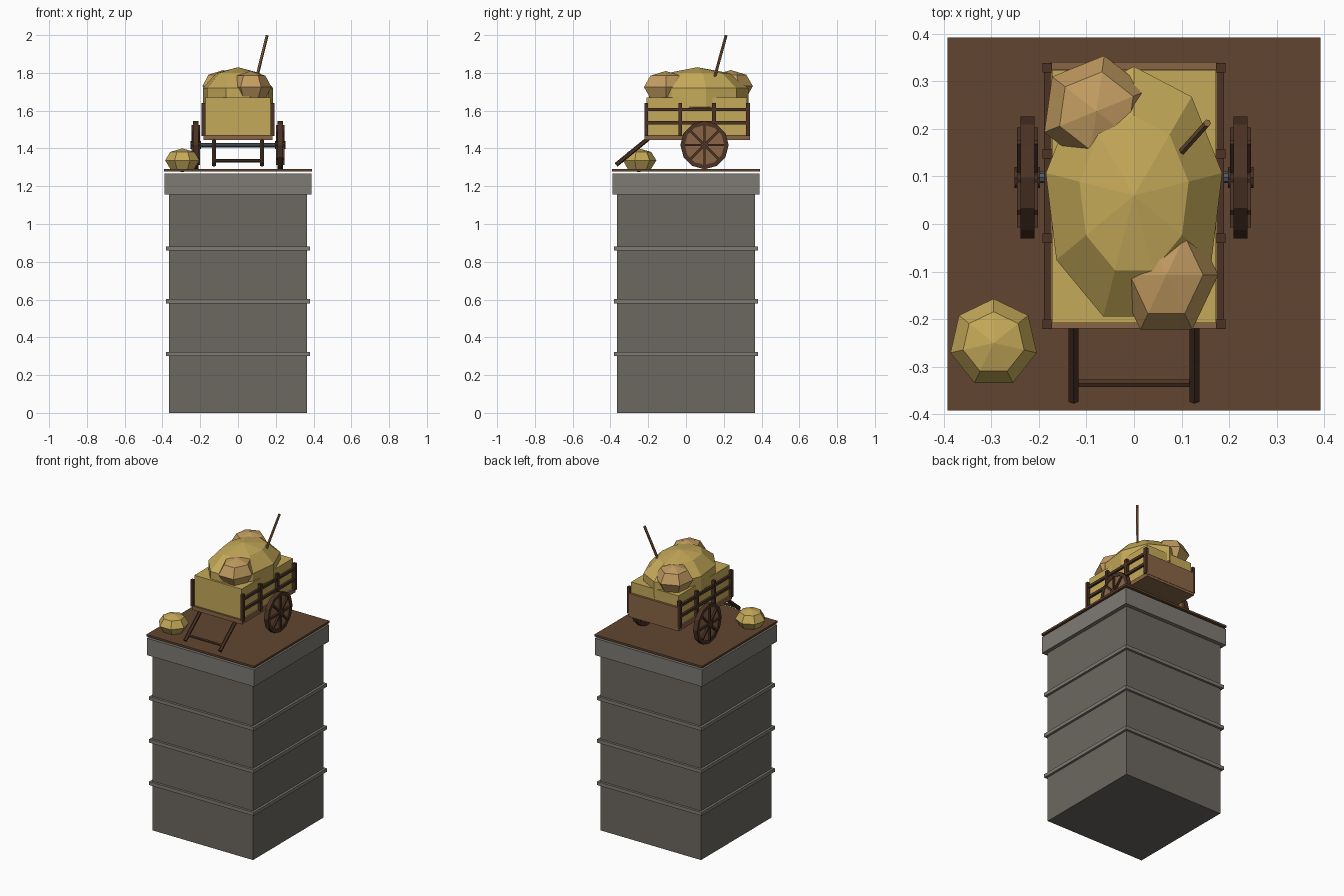
import bpy, math
from math import sin, cos, pi
from mathutils import Vector

if "Cube" in bpy.data.objects:
    bpy.data.objects.remove(bpy.data.objects["Cube"])


def material(name, rgb):
    m = bpy.data.materials.new(name)
    m.diffuse_color = (*rgb, 1)
    m.use_nodes = True
    m.node_tree.nodes["Principled BSDF"].inputs["Base Color"].default_value = m.diffuse_color
    return m


STONE = material("stone", (0.15, 0.135, 0.115))
TRIM = material("stone_trim", (0.21, 0.195, 0.175))
SOIL = material("soil", (0.12, 0.06, 0.03))
WOOD = material("wood", (0.25, 0.13, 0.06))
DARK = material("dark_wood", (0.07, 0.032, 0.018))
HAY = material("hay", (0.56, 0.40, 0.10))
HAY2 = material("dry_hay", (0.54, 0.33, 0.12))
IRON = material("iron", (0.08, 0.11, 0.14))


def finish(name, mat):
    o = bpy.context.object
    o.name = name
    o.data.materials.append(mat)
    return o


def box(name, x0, x1, y0, y1, z0, z1, mat):
    bpy.ops.mesh.primitive_cube_add(size=1, location=((x0 + x1) / 2, (y0 + y1) / 2, (z0 + z1) / 2))
    bpy.context.object.scale = (x1 - x0, y1 - y0, z1 - z0)
    return finish(name, mat)


def rod(name, a, b, r, mat, sides=6):
    a, b = Vector(a), Vector(b)
    d = b - a
    bpy.ops.mesh.primitive_cylinder_add(vertices=sides, radius=r, depth=d.length, location=(a + b) / 2)
    bpy.context.object.rotation_euler = d.to_track_quat('Z', 'Y').to_euler()
    return finish(name, mat)


def clump(name, loc, size, segs, rings, turn, mat):
    # low-poly ellipsoid, first vertex at angle "turn"
    verts, faces = [(0, 0, size[2])], []
    for i in range(1, rings):
        t = pi * i / rings
        for j in range(segs):
            a = turn + 2 * pi * j / segs
            verts.append((size[0] * sin(t) * cos(a), size[1] * sin(t) * sin(a), size[2] * cos(t)))
    verts.append((0, 0, -size[2]))
    last = len(verts) - 1
    for j in range(segs):
        k = (j + 1) % segs
        faces.append((0, 1 + j, 1 + k))
        for i in range(rings - 2):
            p = 1 + i * segs
            faces.append((p + j, p + segs + j, p + segs + k, p + k))
        p = 1 + (rings - 2) * segs
        faces.append((p + j, last, p + k))
    me = bpy.data.meshes.new(name)
    me.from_pydata(verts, [], faces)
    o = bpy.data.objects.new(name, me)
    o.location = loc
    me.materials.append(mat)
    bpy.context.collection.objects.link(o)
    return o


def ring(name, x0, x1, r0, r1, cy, cz, sides, mat):
    # tyre: rectangular section swept about the x axis
    prof = [(x0, r1), (x1, r1), (x1, r0), (x0, r0)]
    verts = [(x, cy + r * cos(2 * pi * i / sides), cz + r * sin(2 * pi * i / sides))
             for i in range(sides) for x, r in prof]
    faces = [(4 * i + k, 4 * i + (k + 1) % 4, 4 * ((i + 1) % sides) + (k + 1) % 4, 4 * ((i + 1) % sides) + k)
             for i in range(sides) for k in range(4)]
    me = bpy.data.meshes.new(name)
    me.from_pydata(verts, [], [f[::-1] for f in faces])
    me.materials.append(mat)
    bpy.context.collection.objects.link(bpy.data.objects.new(name, me))


# stone tower with bands and a cap
box("tower_body", -.365, .365, -.365, .365, 0, 1.156, STONE)
for i, z in enumerate((.30, .579, .859)):
    box(f"tower_band_{i}", -.38, .38, -.38, .38, z, z + .023, TRIM)
box("tower_cap", -.39, .39, -.39, .39, 1.156, 1.267, TRIM)
box("ground_plate", -.392, .392, -.392, .392, 1.279, 1.292, SOIL)

# cart bed, tailboard and hay filling
box("cart_floor", -.182, .182, -.22, .338, 1.445, 1.472, WOOD)
box("tailboard", -.175, .175, .325, .34, 1.46, 1.60, WOOD)
box("hay_block", -.172, .172, -.208, .324, 1.47, 1.67, HAY)

# axle
WY, WZ, WR = .098, 1.418, .128
rod("axle", (-.205, WY, WZ), (.205, WY, WZ), .012, IRON, 8)

for s, side in ((-1, "left"), (1, "right")):
    # side posts and rails
    for i, y in enumerate((-.211, -.03, .148, .328)):
        box(f"{side}_post_{i}", s * .182 - .01, s * .182 + .01, y - .01, y + .01, 1.465, 1.64, DARK)
    for i, z in enumerate((1.528, 1.598)):
        box(f"{side}_rail_{i}", s * .182 - .007, s * .182 + .007, -.22, .338, z, z + .017, DARK)
    # wheel: tyre, disc, spokes and hub
    xc = s * .224
    ring(f"{side}_tyre", xc - .015, xc + .015, .105, WR, WY, WZ, 12, DARK)
    rod(f"{side}_wheel_disc", (xc - .011, WY, WZ), (xc + .011, WY, WZ), .109, WOOD, 12)
    for k in range(4):
        a = k * pi / 4
        o = box(f"{side}_spoke_{k}", xc - .022, xc + .022, WY - .105, WY + .105, WZ - .006, WZ + .006, DARK)
        o.rotation_euler.x = a
    rod(f"{side}_hub", (xc - .027, WY, WZ), (xc + .027, WY, WZ), .022, DARK, 8)
    # pulling shaft
    rod(f"{side}_shaft", (s * .127, -.20, 1.452), (s * .127, -.37, 1.313), .012, DARK, 6)
rod("shaft_crossbar", (-.127, -.335, 1.335), (.127, -.335, 1.335), .009, DARK, 6)

# hay heap, clumps and loose bale
clump("hay_mound", (0, .06, 1.67), (.198, .285, .16), 9, 5, pi / 2, HAY)
clump("front_clump", (.068, -.107, 1.725), (.109, .133, .085), 6, 4, 0, HAY2)
clump("back_clump", (-.079, .237, 1.73), (.118, .118, .085), 6, 4, math.radians(22), HAY2)
clump("loose_hay_ball", (-.295, -.25, 1.337), (.093, .093, .063), 7, 4, pi / 2, HAY)

# fork handle stuck in the hay
rod("fork_handle", (.083, .133, 1.71), (.154, .212, 1.998), .008, WOOD, 6)
